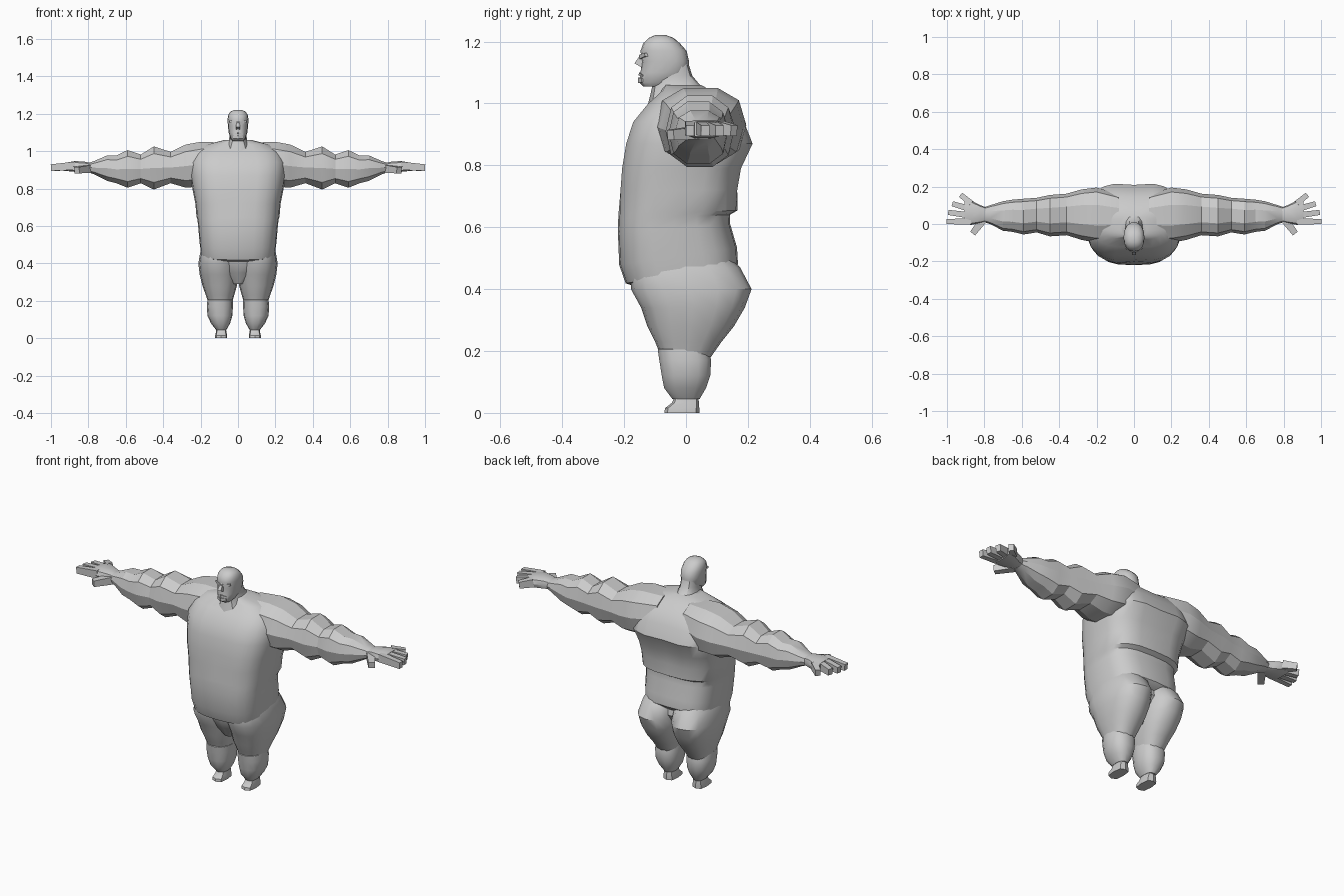
import bpy, bmesh, math
from mathutils import Vector, Matrix


def finish(name, bm, mirror=False, angle=35):
    bmesh.ops.recalc_face_normals(bm, faces=bm.faces)
    me = bpy.data.meshes.new(name)
    bm.to_mesh(me)
    bm.free()
    ob = bpy.data.objects.new(name, me)
    bpy.context.collection.objects.link(ob)
    bpy.ops.object.select_all(action='DESELECT')
    ob.select_set(True)
    bpy.context.view_layer.objects.active = ob
    bpy.ops.object.shade_smooth_by_angle(angle=math.radians(angle))
    if mirror:
        ob.modifiers.new("Mirror", 'MIRROR').use_axis[0] = True
    return ob


def loft(name, rings, axis='z', sides=16, power=2.4, mirror=False, angle=35, shape=None):
    """Rings are (position, a0, a1, b0, b1): a/b = x/y for axis z, y/z for axis x."""
    bm = bmesh.new()
    loops = []
    for pos, a0, a1, b0, b1 in rings:
        loop = []
        for i in range(sides):
            t = 2 * math.pi * i / sides
            c, s = math.cos(t), math.sin(t)
            u = math.copysign(abs(c) ** (2 / power), c)
            v = math.copysign(abs(s) ** (2 / power), s)
            a = (a0 + a1) / 2 + u * (a1 - a0) / 2
            b = (b0 + b1) / 2 + v * (b1 - b0) / 2
            p = Vector((a, b, pos)) if axis == 'z' else Vector((pos, a, b))
            if shape:
                p = shape(p)
            loop.append(bm.verts.new(p))
        loops.append(loop)
    for l0, l1 in zip(loops, loops[1:]):
        for i in range(sides):
            j = (i + 1) % sides
            bm.faces.new((l0[i], l0[j], l1[j], l1[i]))
    bm.faces.new(loops[0])
    bm.faces.new(loops[-1])
    return finish(name, bm, mirror, angle)


def block(name, p, q, width, height, taper=0.8, mirror=True):
    """Tapered box from p to q."""
    p, q = Vector(p), Vector(q)
    d = q - p
    bm = bmesh.new()
    bmesh.ops.create_cube(bm, size=1)
    for v in bm.verts:
        k = taper if v.co.x > 0 else 1
        v.co = Vector(((v.co.x + 0.5) * d.length, v.co.y * width * k, v.co.z * height * k))
    side = Vector((0, 0, 1)).cross(d).normalized()
    up = d.normalized().cross(side)
    rot = Matrix((d.normalized(), side, up)).transposed()
    for v in bm.verts:
        v.co = p + rot @ v.co
    return finish(name, bm, mirror, 30)


def torso_shape(p):
    # belly fold slopes up to the back; shallow groove down sternum and spine
    tilt = 0.17 * max(0, min(1, (0.68 - p.z) / 0.2))
    if abs(p.x) < 0.01 and p.z > 0.68:
        p.y *= 0.95
    p.z += tilt * p.y
    return p


# Torso with belly overhang and back fold
loft("torso", [
    (0.43, -.17, .17, -.15, .14),
    (0.452, -.197, .197, -.195, .168),
    (0.51, -.205, .205, -.216, .165),
    (0.60, -.213, .213, -.22, .143),
    (0.635, -.217, .217, -.219, .142),
    (0.65, -.222, .222, -.218, .166),
    (0.72, -.228, .228, -.216, .170),
    (0.79, -.242, .242, -.211, .182),
    (0.87, -.255, .255, -.198, .22),
    (0.94, -.255, .255, -.175, .192),
    (1.00, -.225, .225, -.125, .15),
    (1.035, -.17, .17, -.085, .095),
    (1.06, -.07, .07, -.07, .05)],
    sides=24, power=3, shape=torso_shape)

# Pelvis filling the space between the thighs
loft("pelvis", [
    (0.29, -.035, .035, -.10, .06),
    (0.35, -.11, .11, -.135, .10),
    (0.42, -.18, .18, -.175, .14),
    (0.52, -.18, .18, -.17, .12)], sides=16)

# Legs
loft("thigh", [
    (0.53, .01, .18, -.14, .11),
    (0.47, -.005, .20, -.18, .175),
    (0.40, -.005, .212, -.178, .212),
    (0.34, -.003, .205, -.145, .19),
    (0.28, .006, .19, -.125, .155),
    (0.23, .02, .172, -.10, .115),
    (0.18, .035, .155, -.08, .08)], mirror=True)
loft("lower_leg", [
    (0.215, .045, .15, -.08, .06),
    (0.205, .028, .163, -.093, .075),
    (0.17, .027, .167, -.088, .083),
    (0.12, .03, .163, -.08, .08),
    (0.08, .042, .145, -.072, .066),
    (0.045, .062, .118, -.045, .045)], sides=14, mirror=True)
loft("foot", [
    (0.0, .058, .122, -.07, .043),
    (0.015, .058, .122, -.068, .043),
    (0.033, .062, .118, -.045, .042),
    (0.06, .065, .115, -.035, .038)], sides=8, power=3.5, mirror=True)

# Arms: bulging faceted muscle rings along x
loft("arm", [
    (0.08, -.08, .16, .84, 1.05),
    (0.20, -.10, .195, .805, 1.055),
    (0.28, -.085, .185, .80, 1.04),
    (0.36, -.06, .162, .825, 1.0),
    (0.45, -.066, .155, .79, 1.03),
    (0.52, -.045, .14, .825, .985),
    (0.59, -.056, .135, .80, 1.01),
    (0.65, -.042, .13, .825, .98),
    (0.70, -.036, .122, .838, .98),
    (0.77, .0, .10, .875, .948),
    (0.80, .01, .09, .885, .938)],
    axis='x', sides=10, power=2.4, mirror=True, angle=25)

# Hands
loft("palm", [
    (0.78, .015, .085, .888, .936),
    (0.82, .005, .10, .885, .945),
    (0.87, -.005, .125, .888, .948),
    (0.905, .0, .125, .892, .942)],
    axis='x', sides=10, power=3, mirror=True)
fingers = [("index_finger", .014, 1.0, .013), ("middle_finger", .045, .992, .062),
           ("ring_finger", .078, .97, .108), ("little_finger", .108, .925, .155)]
for name, y, tx, ty in fingers:
    block(name, (.87, y, .922), (tx, ty, .912), .034, .044)
block("thumb", (.80, .03, .905), (.862, -.05, .898), .042, .042)

# Neck and head
loft("neck", [
    (0.97, -.09, .09, -.13, .13),
    (1.03, -.065, .065, -.115, .085),
    (1.06, -.048, .048, -.108, .045),
    (1.09, -.045, .045, -.105, .02),
    (1.13, -.045, .045, -.10, .008)], sides=12)
loft("head", [
    (1.055, -.028, .028, -.138, -.06),
    (1.068, -.04, .04, -.152, -.03),
    (1.10, -.05, .05, -.147, .008),
    (1.135, -.054, .054, -.143, .01),
    (1.17, -.056, .056, -.147, .002),
    (1.195, -.052, .052, -.138, -.02),
    (1.212, -.04, .04, -.12, -.04),
    (1.221, -.018, .018, -.10, -.065)], sides=16, power=2.3)
# Face: heavy brow, nose, lips and chin
block("brow", (0.0, -.143, 1.15), (.042, -.126, 1.158), .02, .014, .8)
block("nose", (0, -.135, 1.155), (0, -.153, 1.122), .016, .024, 1.3, mirror=False)
block("lips", (0, -.145, 1.095), (.026, -.138, 1.09), .016, .009, .6)
block("chin", (0, -.146, 1.075), (.025, -.137, 1.075), .02, .018, .7)
